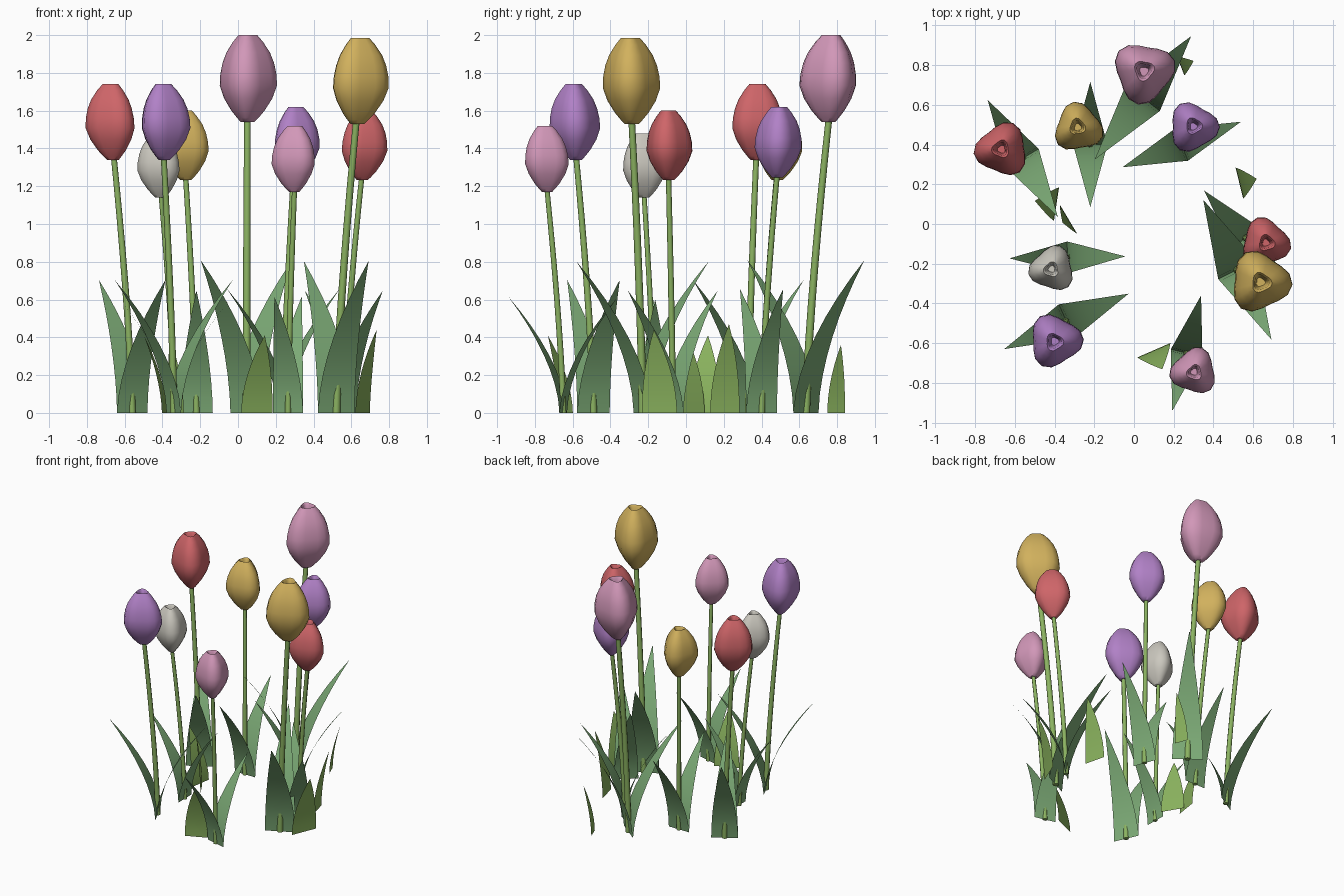
import bpy, bmesh
from math import sin, cos, pi, radians
from mathutils import Vector

cube = bpy.data.objects.get("Cube")
if cube:
    bpy.data.objects.remove(cube, do_unlink=True)


def material(name, rgb):
    m = bpy.data.materials.new(name)
    m.use_nodes = True
    m.diffuse_color = (*rgb, 1)
    bsdf = next(n for n in m.node_tree.nodes if n.type == 'BSDF_PRINCIPLED')
    bsdf.inputs["Base Color"].default_value = (*rgb, 1)
    return m


red = material("petal red", (.62, .13, .14))
pink = material("petal pink", (.64, .31, .48))
yellow = material("petal yellow", (.64, .44, .11))
purple = material("petal purple", (.44, .22, .57))
white = material("petal white", (.60, .58, .52))
leaf_green = material("leaf green", (.20, .40, .18))
young_green = material("young leaf green", (.25, .44, .11))
stem_green = material("stem green", (.26, .45, .12))


def finish(bm, name, mat, angle=50):
    me = bpy.data.meshes.new(name)
    bm.to_mesh(me)
    bm.free()
    me.materials.append(mat)
    ob = bpy.data.objects.new(name, me)
    bpy.context.collection.objects.link(ob)
    bpy.ops.object.select_all(action='DESELECT')
    ob.select_set(True)
    bpy.context.view_layer.objects.active = ob
    bpy.ops.object.shade_smooth_by_angle(angle=radians(angle))
    return ob


def loft(rings, name, mat, cap_start=True, cap_end=True):
    """Skin a list of closed rings of points."""
    bm = bmesh.new()
    rows = [[bm.verts.new(p) for p in ring] for ring in rings]
    n = len(rows[0])
    for a, b in zip(rows, rows[1:]):
        for i in range(n):
            j = (i + 1) % n
            bm.faces.new((a[i], a[j], b[j], b[i]))
    if cap_start:
        bm.faces.new(rows[0][::-1])
    if cap_end:
        bm.faces.new(rows[-1])
    return finish(bm, name, mat)


def leaf(name, mat, base, out, half_width, reach, height, fullness=1.7, steps=8):
    """Flat blade that arches outwards and tapers to a point."""
    out = out.normalized()
    side = Vector((-out.y, out.x, 0))
    bm = bmesh.new()
    prev = None
    for k in range(steps):
        t = k / steps
        p = base + out * reach * t ** 1.7 + Vector((0, 0, height * t))
        w = side * half_width * (1 - t ** fullness)
        row = [bm.verts.new(p - w), bm.verts.new(p + w)]
        if prev:
            bm.faces.new((prev[0], prev[1], row[1], row[0]))
        prev = row
    tip = bm.verts.new(base + out * reach + Vector((0, 0, height)))
    bm.faces.new((prev[0], prev[1], tip))
    return finish(bm, name, mat)


# petal cup: (height share, radius share), rising outside and then turning into the mouth
CUP = [(0, .24), (.05, .38), (.13, .58), (.27, .84), (.42, 1), (.55, .98), (.68, .9),
       (.8, .76), (.92, .53), (1, .33), (.97, .25), (.85, .2), (.7, .15)]
SIDES = 18


def tulip(label, mat, x, y, size, heading, turn):
    """One plant: two opposed leaves, a bowed stem and a three-lobed cup."""
    base = Vector((x, y, 0))
    a, t0 = radians(heading), radians(turn)
    out = Vector((cos(a), sin(a), 0))
    side = Vector((-out.y, out.x, 0))
    lean = (out * .05 + side * .036) * size
    for sign, tag in ((1, "outer"), (-1, "inner")):
        leaf(f"{label}_{tag}_leaf", leaf_green, base, out * sign,
             .054 * size, .197 * size, .405 * size)

    # stem
    rings = []
    for k in range(9):
        s = k / 8
        c = base + lean * s ** 1.4 + Vector((0, 0, .785 * size * s))
        r = size * (.0108 - .002 * s)
        rings.append([c + Vector((r * cos(i * pi / 4), r * sin(i * pi / 4), 0))
                      for i in range(8)])
    loft(rings, f"{label}_stem", stem_green)

    # cup
    rings = []
    for h, r in CUP:
        c = base + lean * (1 + .12 * h) + Vector((0, 0, size * (.77 + .23 * h)))
        ring = []
        for i in range(SIDES):
            ang = 2 * pi * i / SIDES
            rad = .073 * size * r * (1 + .14 * cos(3 * ang))
            ring.append(c + Vector((rad * cos(ang + t0), rad * sin(ang + t0), 0)))
        rings.append(ring)
    loft(rings, f"{label}_flower", mat)


# label, colour, x, y, size, leaf heading, cup turn
PLANTS = [
    ("red_left", red, -.56, .33, 1.74, 121, 68),
    ("yellow_back", yellow, -.22, .40, 1.6, 90, 100),
    ("pink_tall", pink, .045, .635, 2.0, 52, 20),
    ("purple_back", purple, .24, .40, 1.62, 21, 0),
    ("red_right", red, .56, -.07, 1.6, -49, 107),
    ("yellow_tall", yellow, .52, -.23, 1.985, -64, 115),
    ("pink_front", pink, .265, -.65, 1.52, -104, 72),
    ("purple_front", purple, -.34, -.49, 1.74, 204, 2),
    ("white_left", white, -.335, -.168, 1.48, 181, 72),
]
for plant in PLANTS:
    tulip(*plant)

# lone young leaves: base x, y, outward x, y, half width, reach, height
YOUNG = [
    (.10, -.635, .4, -.92, .09, .105, .41),
    (.53, .206, .97, .24, .08, .09, .47),
    (.235, .795, .93, .36, .05, .07, .36),
    (-.39, .10, -.99, .15, .085, .11, .41),
    (-.33, .025, -.86, -.51, .085, .035, .40),
    (.66, -.14, .92, -.38, .10, .08, .44),
]
for i, (x, y, ox, oy, w, reach, height) in enumerate(YOUNG, 1):
    leaf(f"young_leaf_{i}", young_green, Vector((x, y, 0)), Vector((ox, oy, 0)),
         w, reach, height, fullness=2)
